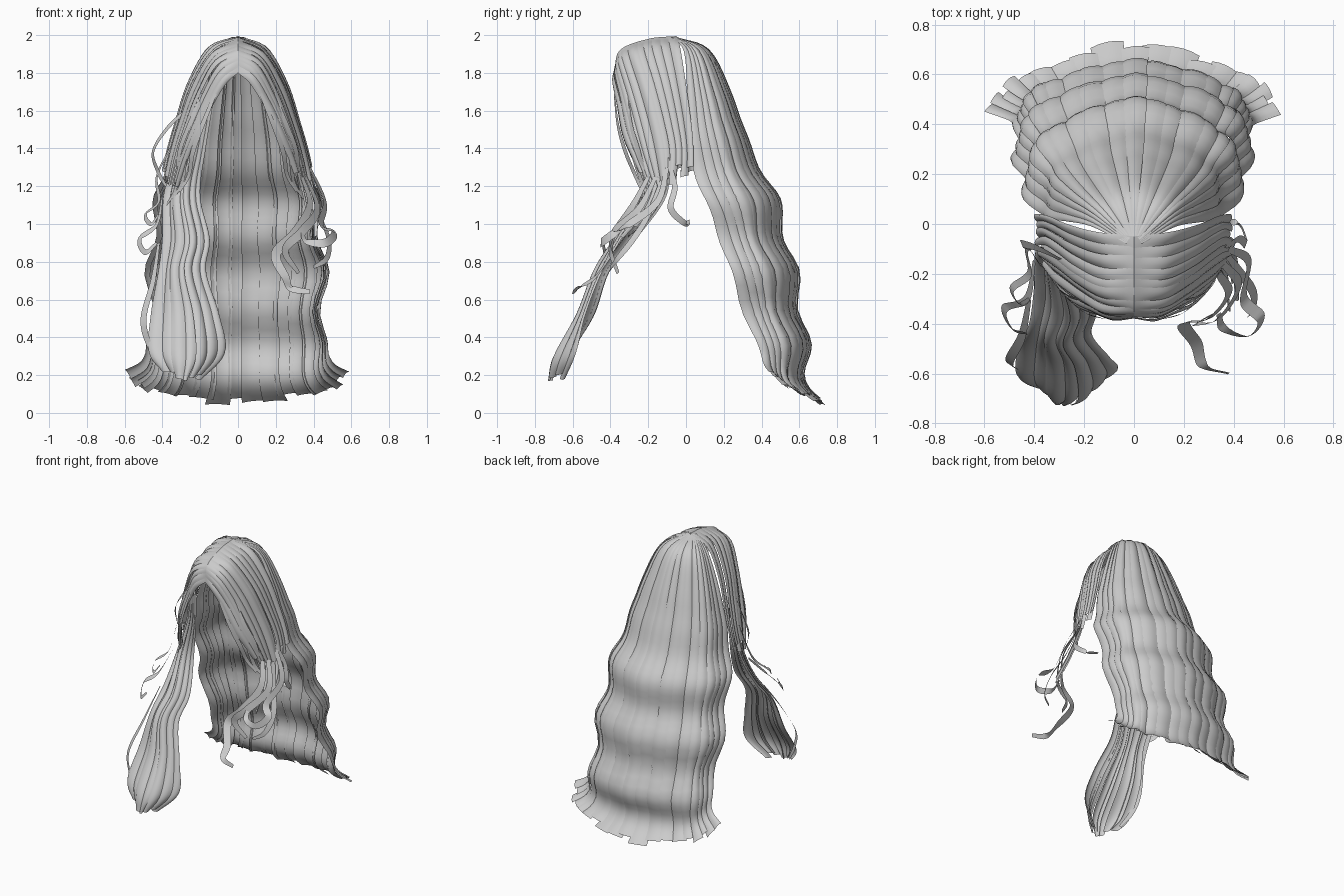
import bpy, math, random
from mathutils import Vector

random.seed(4)
cube = bpy.data.objects.get("Cube")
if cube:
    bpy.data.objects.remove(cube)

hair = bpy.data.materials.new("hair_grey")
hair.use_nodes = True
hair.diffuse_color = (0.6, 0.6, 0.6, 1)
hair.node_tree.nodes["Principled BSDF"].inputs["Base Color"].default_value = (0.6, 0.6, 0.6, 1)


def spline(pts, t):
    """Point on a smooth curve through pts, t from 0 to 1."""
    n = len(pts) - 1
    t = max(0, min(1, t)) * n
    i = min(int(t), n - 1)
    f = t - i
    b, c = pts[i], pts[i + 1]
    a = pts[i - 1] if i else 2 * b - c
    d = pts[i + 2] if i + 2 <= n else 2 * c - b
    return b + 0.5 * f * (c - a + f * (2 * a - 5 * b + 4 * c - d + f * (3 * (b - c) + d - a)))


def build(name, rows):
    """Mesh strip from rows of points."""
    w = len(rows[0])
    faces = [(r * w + k, r * w + k + 1, r * w + w + k + 1, r * w + w + k)
             for r in range(len(rows) - 1) for k in range(w - 1)]
    me = bpy.data.meshes.new(name)
    me.from_pydata([p for row in rows for p in row], [], faces)
    me.materials.append(hair)
    me.shade_smooth()
    bpy.context.collection.objects.link(bpy.data.objects.new(name, me))


def vecs(pts, side=1):
    return [Vector((p[0] * side, p[1], p[2])) for p in pts]


def cards(name, guides, count, overlap=1.3, bulge=0.01, wave=0.0, ragged=0.04, steps=44):
    """Cut overlapping hair cards out of the sheet spanned by the guide strands."""
    def sheet(u, v):
        return spline([spline(g, v) for g in guides], u)

    def normal(u, v):
        u, v = min(max(u, 0.01), 0.99), min(max(v, 0.03), 0.98)
        n = (sheet(u + 0.01, v) - sheet(u - 0.01, v)).cross(sheet(u, v + 0.01) - sheet(u, v - 0.01))
        n.normalize()
        p = sheet(u, v)
        return n if n.dot(Vector((p.x, p.y, max(0, p.z - 1.6)))) > 0 else -n

    for i in range(count):
        mid = (i + 0.5) / count
        half = overlap / count / 2
        end = 1 - random.uniform(0, ragged)
        tilt = random.choice((-1, 1)) * 0.006
        lift = random.uniform(-0.006, 0.006)
        shift = random.uniform(-0.2, 0.2) / count
        rows = []
        for s in range(steps + 1):
            v = end * s / steps
            grow = min(1, v * 5)
            row = []
            for k in (-1, -0.5, 0, 0.5, 1):
                u = min(1, max(0, mid + k * half + shift * v))
                p = sheet(u, v)
                off = bulge * (0.5 - k * k) + tilt * k + lift
                amp = wave * max(0, min(1, (1.55 - p.z) * 2.5))
                off += amp * math.cos(2 * math.pi * (p.z - 0.36) / 0.38)
                row.append(p + normal(u, v) * off * grow)
            rows.append(row)
        build(f"{name}_{i + 1}", rows)


def wisp(name, pts, width, side=1):
    """Thin tapering ribbon along a curve."""
    pts = vecs(pts, side)
    rows = []
    for s in range(41):
        t = s / 40
        p = spline(pts, t)
        tan = spline(pts, t + 0.02) - spline(pts, t - 0.02)
        across = tan.cross(Vector((p.x, p.y - 0.1, 0.1))).normalized()
        w = width * (0.35 + 0.65 * math.sin(math.pi * min(1, t * 0.85 + 0.1)))
        rows.append([p - across * w / 2, p + across * w / 2])
    build(name, rows)


# Long back curtain, falling from the crown
back_mid = [(0, -.05, 1.99), (0, .12, 1.92), (0, .23, 1.7), (0, .32, 1.45), (0, .44, 1.2),
            (0, .51, 1.0), (0, .57, .75), (0, .63, .4), (0, .64, .2), (0, .73, .03)]
back_quarter = [(.02, -.06, 1.99), (.14, .07, 1.92), (.22, .15, 1.7), (.28, .22, 1.45), (.33, .31, 1.2),
                (.35, .38, 1.0), (.37, .45, .75), (.36, .53, .4), (.38, .56, .2), (.45, .64, .1)]
back_edge = [(.03, -.08, 1.99), (.17, -.01, 1.92), (.27, .01, 1.7), (.34, .02, 1.45), (.41, .07, 1.2),
             (.44, .16, 1.0), (.47, .24, .75), (.46, .36, .4), (.5, .41, .28), (.61, .46, .23)]
cards("back_lock", [vecs(back_edge, -1), vecs(back_quarter, -1), vecs(back_mid),
                    vecs(back_quarter), vecs(back_edge)], 19, wave=0.024)

# Side hair swept from the parting, one set per side
side_guides = [
    [(0, -.38, 1.80), (.07, -.39, 1.74), (.14, -.37, 1.63), (.22, -.34, 1.47), (.28, -.28, 1.33), (.33, -.21, 1.18)],
    [(0, -.35, 1.92), (.12, -.34, 1.86), (.21, -.29, 1.7), (.28, -.24, 1.52), (.33, -.2, 1.36), (.37, -.15, 1.18)],
    [(0, -.2, 1.98), (.13, -.2, 1.92), (.24, -.15, 1.75), (.31, -.1, 1.55), (.36, -.07, 1.38), (.4, -.08, 1.2)],
    [(0, -.05, 1.995), (.15, -.03, 1.93), (.26, 0, 1.74), (.33, .03, 1.52), (.37, .04, 1.38), (.4, .04, 1.24)]]
for label, side in (("left", 1), ("right", -1)):
    cards(f"{label}_side_lock", [vecs(g, side) for g in side_guides], 11, ragged=0.12, steps=30)

# Wide wavy lock hanging forward on the right
cards("right_front_lock", [vecs(g) for g in (
    [(-.13, -.29, 1.65), (-.17, -.24, 1.4), (-.2, -.22, 1.15), (-.15, -.34, .92),
     (-.17, -.44, .75), (-.1, -.53, .52), (-.07, -.58, .32), (-.2, -.64, .18)],
    [(-.2, -.26, 1.6), (-.25, -.2, 1.38), (-.3, -.22, 1.15), (-.27, -.37, .92),
     (-.3, -.48, .75), (-.26, -.57, .52), (-.25, -.7, .3), (-.28, -.73, .17)],
    [(-.28, -.17, 1.55), (-.33, -.11, 1.35), (-.39, -.1, 1.15), (-.4, -.26, .92),
     (-.42, -.4, .75), (-.46, -.48, .52), (-.47, -.6, .32), (-.38, -.64, .2)])],
    7, bulge=0.014)

# Slim tapered lock on the left
cards("left_front_lock", [vecs(g) for g in (
    [(.28, -.2, 1.38), (.33, -.2, 1.2), (.36, -.26, 1.05), (.38, -.36, .92)],
    [(.34, -.1, 1.38), (.4, -.1, 1.2), (.42, -.18, 1.05), (.42, -.31, .93)])],
    4, overlap=1.0, ragged=0.3, steps=24)

# Loose curls on the left
wisp("left_curl_large", [(.34, -.2, 1.25), (.38, -.28, 1.1), (.3, -.38, .95), (.2, -.4, .84),
                         (.25, -.48, .72), (.28, -.57, .66), (.38, -.6, .64)], .055)
wisp("left_curl_middle", [(.36, -.16, 1.25), (.42, -.25, 1.08), (.34, -.38, .96), (.25, -.4, .86),
                          (.32, -.36, .74)], .05)
wisp("left_curl_outer", [(.38, -.1, 1.3), (.46, -.15, 1.12), (.44, -.3, 1.0), (.51, -.38, .95),
                         (.46, -.45, .9), (.36, -.42, .91), (.34, -.36, .97)], .05)
wisp("left_curl_low", [(.37, -.12, 1.25), (.43, -.2, 1.05), (.48, -.28, .92), (.47, -.36, .82),
                       (.4, -.4, .77)], .04)
wisp("left_curl_back", [(.36, -.1, 1.35), (.42, -.06, 1.2), (.45, -.08, 1.08), (.42, 0, 1.0),
                        (.32, .01, 1.02)], .035)

# Flyaway strands on the right
wisp("right_flyaway_top", [(.28, -.15, 1.6), (.38, -.1, 1.5), (.45, -.08, 1.38), (.42, -.1, 1.27),
                           (.38, -.16, 1.2)], .035, -1)
wisp("right_flyaway_middle", [(.36, -.1, 1.4), (.43, -.1, 1.25), (.42, -.2, 1.12), (.49, -.26, 1.05),
                              (.46, -.32, 1.0), (.42, -.3, 1.05)], .03, -1)
wisp("right_flyaway_low", [(.4, -.15, 1.15), (.43, -.3, 1.0), (.52, -.34, .92), (.49, -.42, .85),
                           (.43, -.44, .9)], .035, -1)
wisp("right_flyaway_end", [(.42, -.3, .9), (.45, -.45, .7), (.5, -.55, .5), (.47, -.58, .36),
                           (.4, -.62, .24)], .04, -1)

# Fine strands framing the face
for label, side in (("left", 1), ("right", -1)):
    for i in range(3):
        d = i * 0.035
        wisp(f"{label}_face_strand_{i + 1}",
             [(.12 + d, -.38 + d, 1.69), (.19 + d, -.36 + d, 1.52), (.24 + d, -.32 + d, 1.38),
              (.26 + d, -.27 + d, 1.26 - d), (.31 + d, -.23 + d, 1.17 - d)], .03, side)
